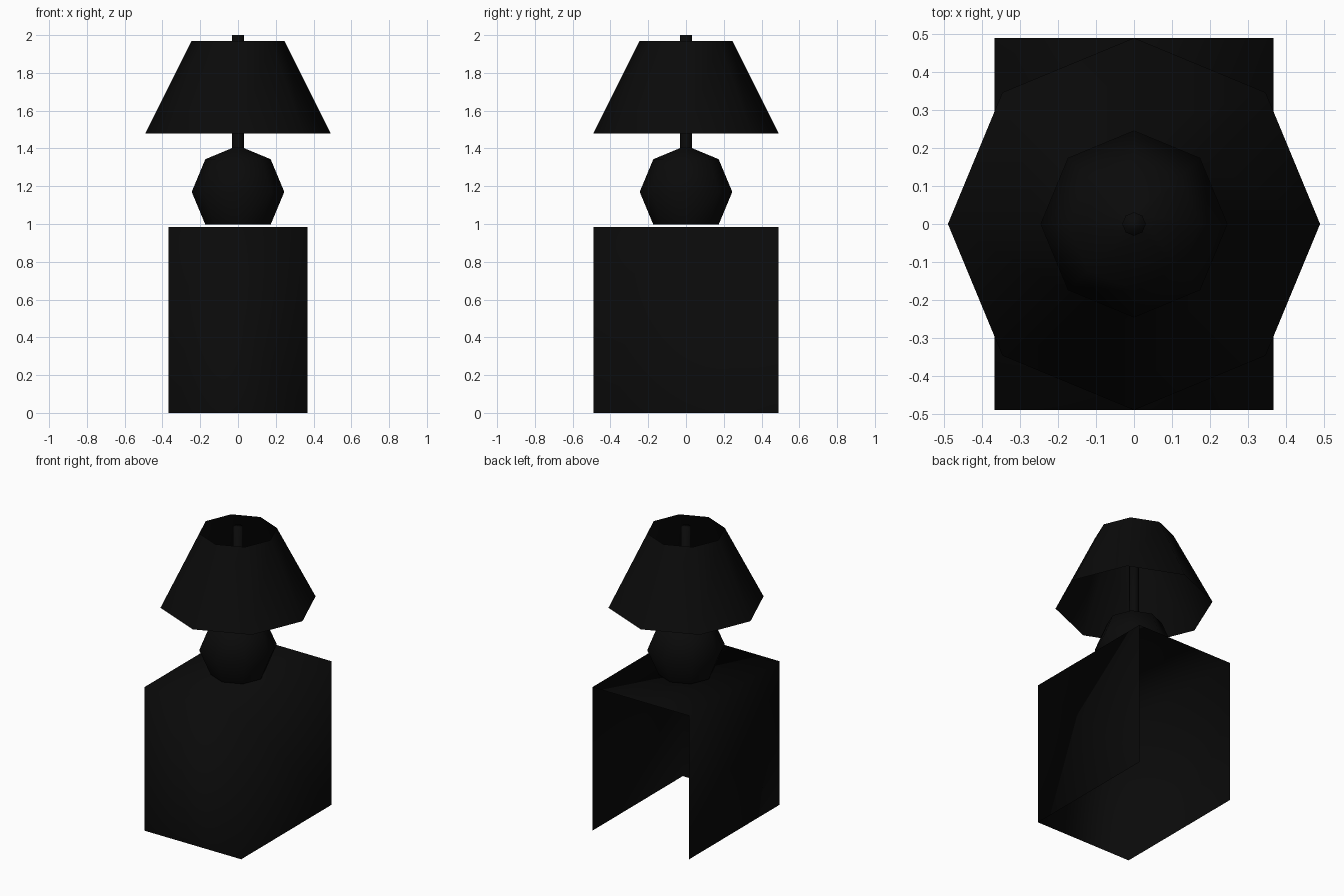
import bpy, bmesh, math

if "Cube" in bpy.data.objects:
    bpy.data.objects.remove(bpy.data.objects["Cube"])

SIDES = 8

# Near-black finish shared by every part
black = bpy.data.materials.new("black_finish")
black.diffuse_color = (0.003, 0.003, 0.003, 1.0)
black.use_nodes = True
black.node_tree.nodes["Principled BSDF"].inputs["Base Color"].default_value = black.diffuse_color


def add_object(name, bm):
    """Smooth-shaded object, as the soft gradients across the facets show."""
    for f in bm.faces:
        f.smooth = True
    mesh = bpy.data.meshes.new(name)
    bm.to_mesh(mesh)
    bm.free()
    mesh.materials.append(black)
    obj = bpy.data.objects.new(name, mesh)
    bpy.context.collection.objects.link(obj)
    return obj


def lathe(name, profile, cap_top=False):
    """Eight-sided surface of revolution from (radius, z) pairs, open at the bottom."""
    bm = bmesh.new()
    rings = []
    for r, z in profile:
        rings.append([bm.verts.new((r * math.cos(a), r * math.sin(a), z))
                      for a in (2 * math.pi * i / SIDES for i in range(SIDES))])
    for lower, upper in zip(rings, rings[1:]):
        for i in range(SIDES):
            j = (i + 1) % SIDES
            bm.faces.new((lower[i], lower[j], upper[j], upper[i]))
    if cap_top:
        bm.faces.new(rings[-1])
    return add_object(name, bm)


# Bedside stand: thin box with open back and underside
bm = bmesh.new()
bmesh.ops.create_cube(bm, size=1.0)
open_faces = [f for f in bm.faces if f.normal.y > 0.5 or f.normal.z < -0.5]
bmesh.ops.delete(bm, geom=open_faces, context='FACES')
for v in bm.verts:
    v.co.x *= 0.735
    v.co.y *= 0.98
    v.co.z = (v.co.z + 0.5) * 0.985
add_object("stand", bm)

# Faceted round lamp base, narrowing to the stem
lathe("lamp_base", [(0.173, 0.997), (0.245, 1.17), (0.173, 1.343), (0.031, 1.402)])

# Stem running up through the shade
lathe("lamp_stem", [(0.031, 1.40), (0.031, 2.0)], cap_top=True)

# Open conical shade
lathe("lamp_shade", [(0.49, 1.48), (0.245, 1.97)])
